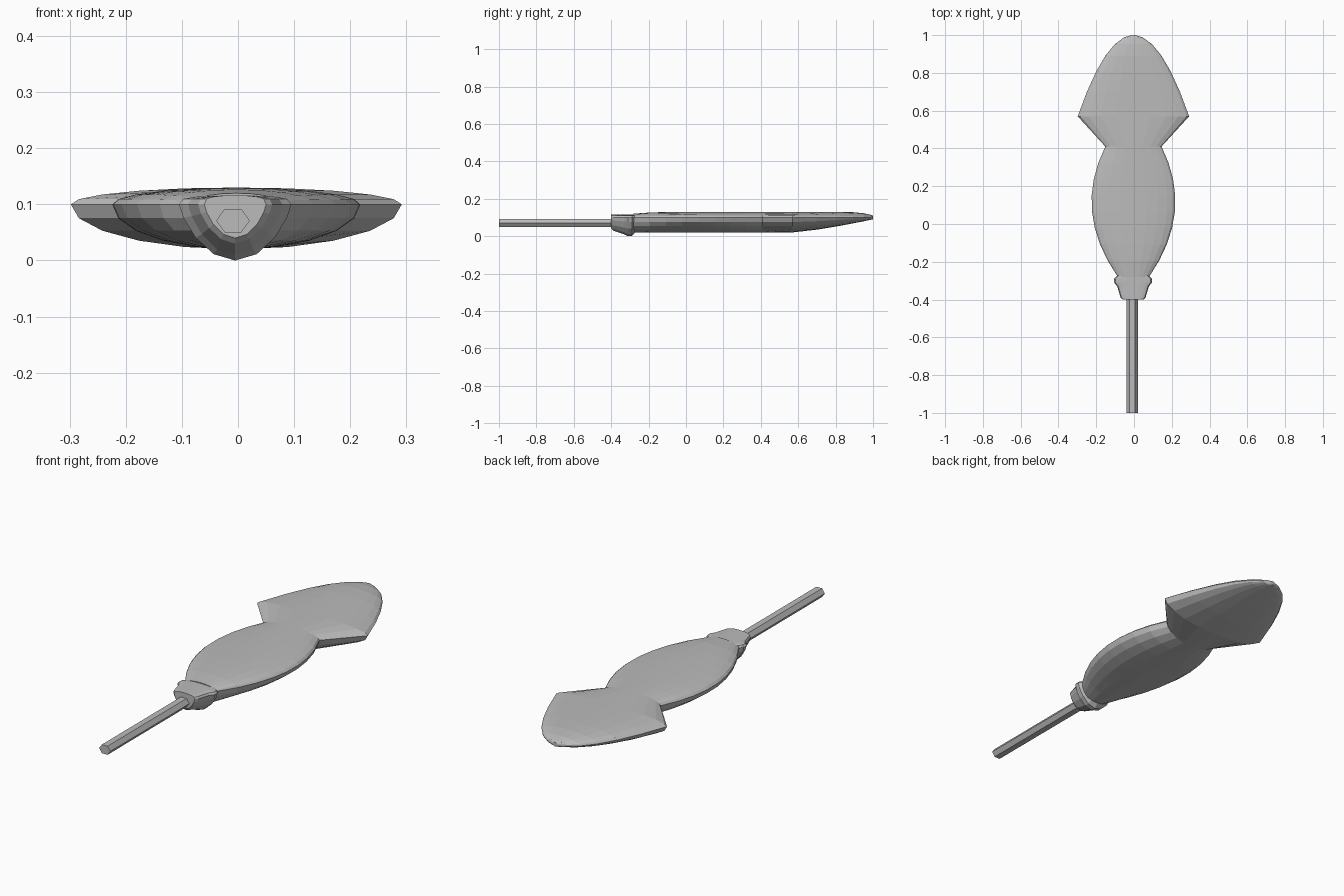
import bpy, bmesh, math

default_cube = bpy.data.objects.get("Cube")
if default_cube:
    bpy.data.objects.remove(default_cube, do_unlink=True)

colour = (0.5, 0.5, 0.5, 1)
grey = bpy.data.materials.new("plain grey")
grey.use_nodes = True
grey.diffuse_color = colour
grey.node_tree.nodes["Principled BSDF"].inputs["Base Color"].default_value = colour


def add_ring(bm, sides, station, centre_x, upper_power, lower_power):
    """One rounded cross-section; the powers make each half boxier or more pointed."""
    y, half_width, rim, bottom, top = station
    ring = []
    for index in range(sides):
        angle = math.tau * index / sides
        rise = math.sin(angle)
        if rise > 0:
            z = rim + (top - rim) * rise ** upper_power
        else:
            z = rim - (rim - bottom) * abs(rise) ** lower_power
        ring.append(bm.verts.new((centre_x + half_width * math.cos(angle), y, z)))
    return ring


def loft(name, sides, stations, centre_x, upper_power=1, lower_power=1):
    """Skin a capped body through (y, half width, rim, bottom, top) stations."""
    bm = bmesh.new()
    rings = [add_ring(bm, sides, station, centre_x, upper_power, lower_power)
             for station in stations]
    for near, far in zip(rings, rings[1:]):
        for index in range(sides):
            following = (index + 1) % sides
            bm.faces.new((near[index], near[following], far[following], far[index]))
    bm.faces.new(rings[0])
    bm.faces.new(rings[-1])
    bmesh.ops.recalc_face_normals(bm, faces=bm.faces)
    mesh = bpy.data.meshes.new(name)
    bm.to_mesh(mesh)
    bm.free()
    mesh.materials.append(grey)
    bpy.context.collection.objects.link(bpy.data.objects.new(name, mesh))


def blend(start, end, amount):
    return start + (end - start) * amount


rim_height, blade_bottom, blade_top = 0.1, 0.02, 0.13
blade_start, waist, shoulder, tip = -0.28, 0.41, 0.57, 1
shoulder_width = 0.295
blade = []

# Leaf-shaped lower part of the blade, following a parabola
leaf_steps = 8
for step in range(leaf_steps + 1):
    y = blend(blade_start, waist, step / leaf_steps)
    half_width = 0.222 - 0.87 * (y - 0.12) ** 2
    top = blade_top - 0.01 * (1 - step / leaf_steps) ** 8
    blade.append((y, half_width, rim_height, blade_bottom, top))

# Arrow-shaped head, widest at the shoulder and rounding off to the tip
head_steps = 6
for step in range(head_steps + 1):
    spread = max(1 - step / head_steps, 0.03)
    closeness = 1 - spread ** 2
    y = blend(tip, shoulder, spread ** 2) if step < head_steps else tip
    bottom = blend(blade_bottom, 0.09, closeness ** 1.3)
    top = blend(blade_top, 0.11, closeness ** 8)
    blade.append((y, shoulder_width * spread, rim_height, bottom, top))

loft("blade", 20, blade, centre_x=-0.003)

# Flared collar between the shaft and the blade
collar_outline = [(-0.4, 0.055, 0.04), (-0.39, 0.066, 0.03), (-0.33, 0.084, 0.01),
                  (-0.31, 0.1, 0), (-0.29, 0.1, 0), (-0.26, 0.07, 0.03)]
collar = [(y, half_width, rim_height, bottom, 0.116)
          for y, half_width, bottom in collar_outline]
loft("collar", 16, collar, centre_x=-0.005, upper_power=0.5, lower_power=1.5)

# Six-sided shaft, running a little way into the collar
shaft_height, shaft_depth = 0.071, 0.024
shaft = [(y, 0.03, shaft_height, shaft_height - shaft_depth, shaft_height + shaft_depth)
         for y in (-1, -0.36)]
loft("shaft", 6, shaft, centre_x=-0.009)
